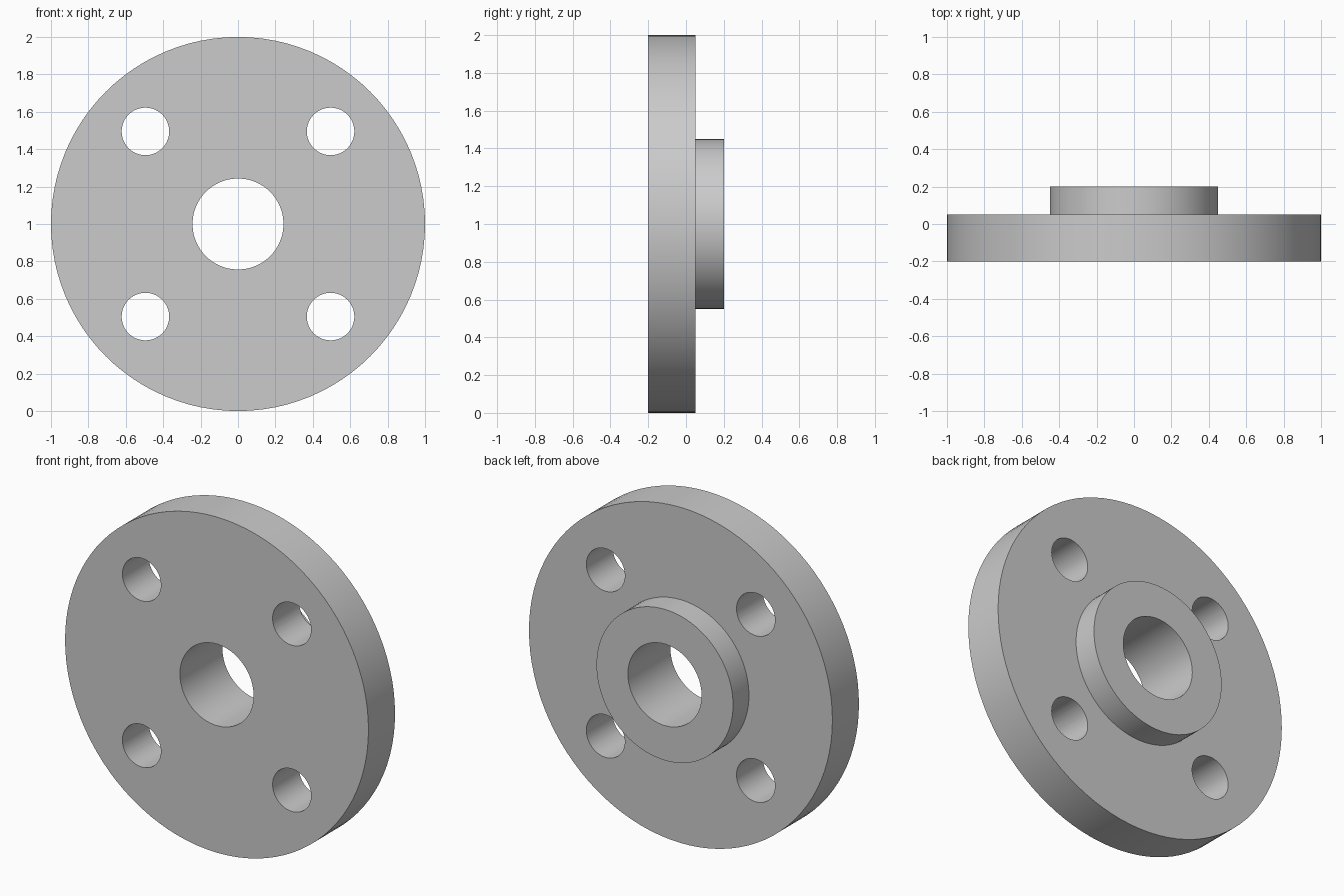
import bpy, bmesh, math
from mathutils import Matrix, Vector

cube = bpy.data.objects.get("Cube")
if cube:
    bpy.data.objects.remove(cube, do_unlink=True)

CENTRE = Vector((0, 0, 1))
SEGMENTS = 96
BOLT_OFFSET, BOLT_RADIUS = 0.495, 0.127


def make_object(name, bm):
    bmesh.ops.recalc_face_normals(bm, faces=bm.faces)
    mesh = bpy.data.meshes.new(name)
    bm.to_mesh(mesh)
    bm.free()
    obj = bpy.data.objects.new(name, mesh)
    bpy.context.collection.objects.link(obj)
    return obj


# Plain grey metal
grey = bpy.data.materials.new("grey_metal")
grey.use_nodes = True
colour = (0.6, 0.6, 0.6, 1)
grey.diffuse_color = colour
grey.node_tree.nodes["Principled BSDF"].inputs["Base Color"].default_value = colour

# Disc, hub and bore: one (radius, y) profile turned around the y axis
profile = [(0.243, -0.2), (1, -0.2), (1, 0.05), (0.45, 0.05), (0.45, 0.2), (0.243, 0.2)]
bm = bmesh.new()
verts = [bm.verts.new((r, y, 1)) for r, y in profile]
edges = [bm.edges.new((v, verts[i - 1])) for i, v in enumerate(verts)]
bmesh.ops.spin(bm, geom=verts + edges, cent=CENTRE, axis=(0, 1, 0),
               angle=math.tau, steps=SEGMENTS)
bmesh.ops.remove_doubles(bm, verts=bm.verts, dist=0.0001)
flange = make_object("flange", bm)
flange.data.materials.append(grey)

# Four bolt holes, cut right through the disc
bm = bmesh.new()
for sx in (-1, 1):
    for sz in (-1, 1):
        place = Matrix.Translation(CENTRE + Vector((sx, 0, sz)) * BOLT_OFFSET)
        bmesh.ops.create_cone(bm, cap_ends=True, segments=64, radius1=BOLT_RADIUS,
                              radius2=BOLT_RADIUS, depth=1,
                              matrix=place @ Matrix.Rotation(math.pi / 2, 4, 'X'))
cutter = make_object("bolt_hole_cutter", bm)
cutter.data.materials.append(grey)
cutter.hide_render = True

cut = flange.modifiers.new("bolt_holes", 'BOOLEAN')
cut.operation = 'DIFFERENCE'
cut.solver = 'EXACT'
cut.object = cutter

# Apply the cut, then smooth the round walls and keep the rims sharp
bpy.ops.object.select_all(action='DESELECT')
flange.select_set(True)
bpy.context.view_layer.objects.active = flange
bpy.ops.object.modifier_apply(modifier=cut.name)
bpy.data.objects.remove(cutter, do_unlink=True)
bpy.ops.object.shade_smooth_by_angle(angle=math.radians(30))
